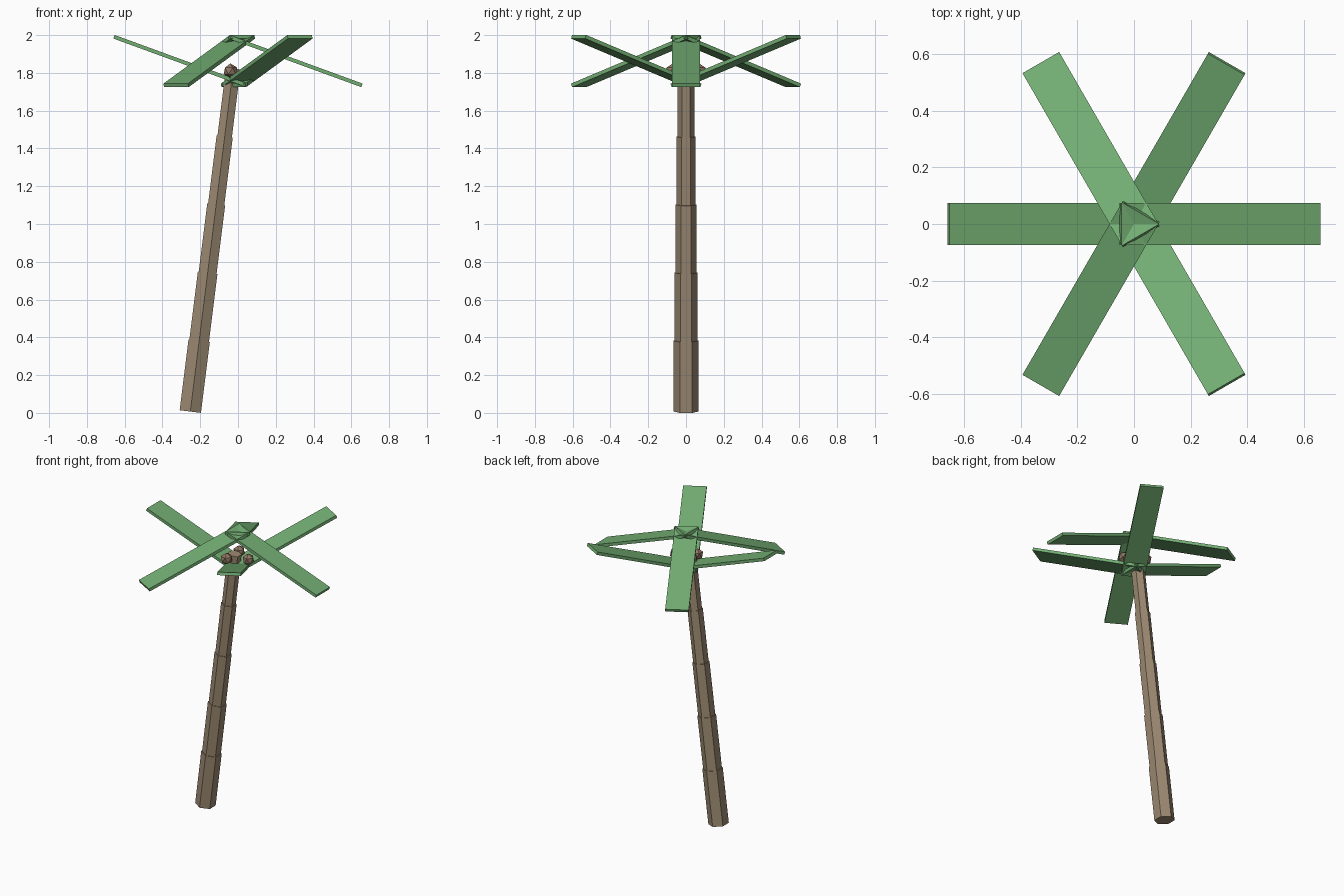
import bpy
from math import radians, cos, sin, atan
from mathutils import Matrix, Vector

if "Cube" in bpy.data.objects:
    bpy.data.objects.remove(bpy.data.objects["Cube"])


def material(name, rgb):
    m = bpy.data.materials.new(name)
    m.diffuse_color = (*rgb, 1)
    m.use_nodes = True
    m.node_tree.nodes["Principled BSDF"].inputs["Base Color"].default_value = m.diffuse_color
    return m


bark = material("bark", (0.33, 0.25, 0.165))
leaf = material("leaf", (0.17, 0.42, 0.17))
shell = material("shell", (0.29, 0.19, 0.13))


def finish(name, mat):
    ob = bpy.context.object
    ob.name = name
    ob.data.materials.append(mat)
    return ob


# Leaning trunk: five overlapping six-sided segments, each thinner than the last
lean = atan(0.125)
axis = Vector((sin(lean), 0, cos(lean)))
base = Vector((-0.2525, 0, 0.007))
step, height = 0.363, 0.378
for i in range(5):
    bpy.ops.mesh.primitive_cylinder_add(vertices=6, radius=0.0655 - 0.0053 * i, depth=height)
    ob = finish(f"trunk_segment_{i + 1}", bark)
    ob.matrix_world = Matrix.Translation(base + axis * (step * i + height / 2)) @ Matrix.Rotation(lean, 4, 'Y')

# Six flat fronds, alternately drooping and rising
for i in range(6):
    pitch = 0.35 if i % 2 == 0 else -0.35
    bpy.ops.mesh.primitive_cube_add(size=1)
    ob = finish(f"frond_{i + 1}", leaf)
    ob.data.transform(Matrix.Diagonal((0.75, 0.15, 0.02, 1)))
    ob.matrix_world = (Matrix.Rotation(radians(60 * i), 4, 'Z')
                       @ Matrix.Translation((0.304, 0, 1.8625))
                       @ Matrix.Rotation(pitch, 4, 'Y'))

# Three coconuts around the top of the trunk
for i in range(3):
    a = radians(120 * i)
    bpy.ops.mesh.primitive_ico_sphere_add(subdivisions=1, radius=0.04,
                                          location=(0.08 * cos(a), 0.08 * sin(a), 1.81))
    finish(f"coconut_{i + 1}", shell)
